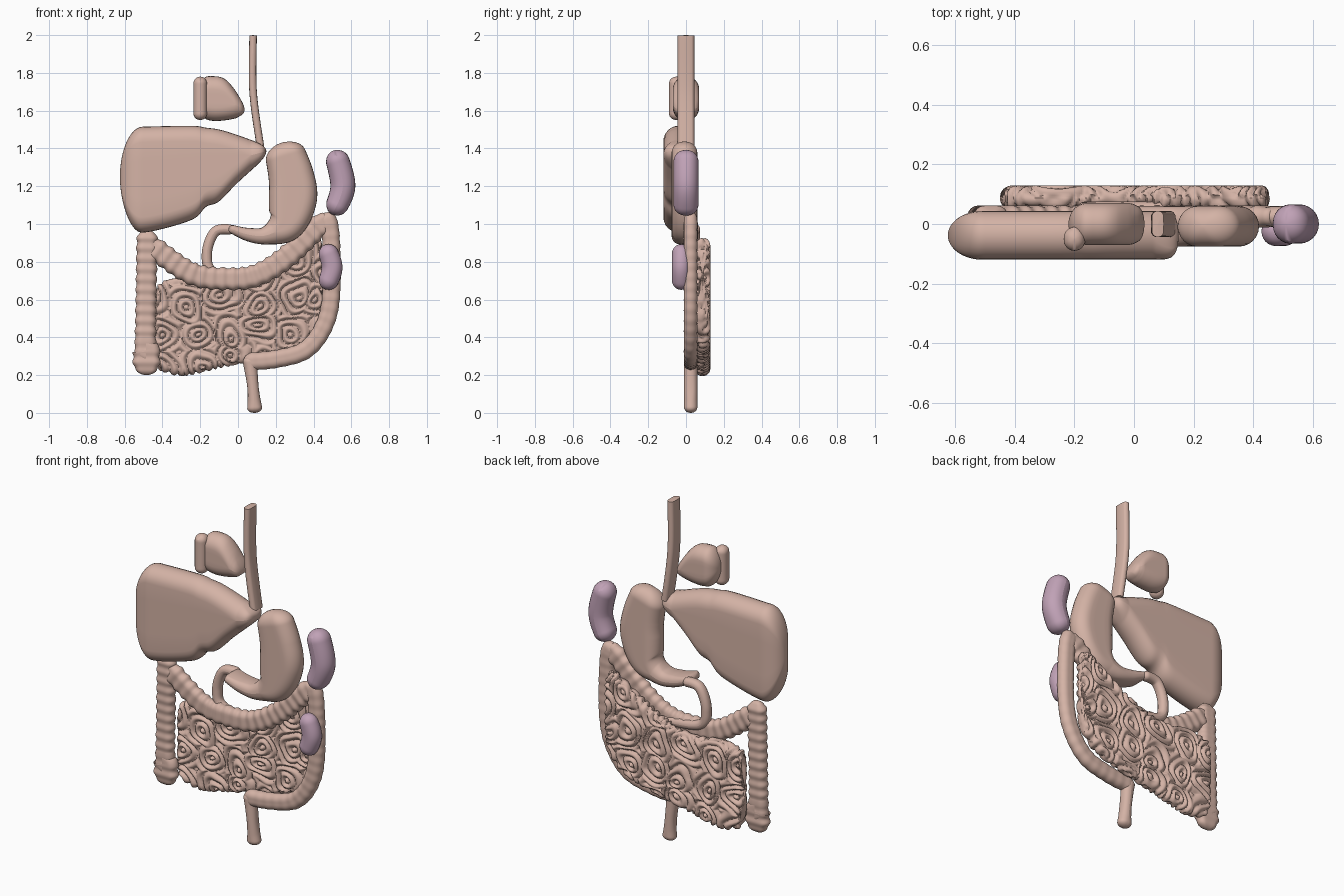
import bpy
import bmesh
import math
import random
from mathutils import Vector, geometry, noise

cube = bpy.data.objects.get("Cube")
if cube:
    bpy.data.objects.remove(cube)


def make_material(name, red, green, blue):
    material = bpy.data.materials.new(name)
    material.use_nodes = True
    color = (red, green, blue, 1)
    material.diffuse_color = color
    shader = material.node_tree.nodes["Principled BSDF"]
    shader.inputs["Base Color"].default_value = color
    return material


flesh = make_material("flesh pink", .66, .45, .38)
mauve = make_material("mauve", .53, .36, .47)


def smooth_path(stations, spacing=.006):
    """Evenly spaced smooth curve through (x, z, half width) stations."""
    points = [Vector(station) for station in stations]
    padded = [points[0]] + points + [points[-1]]
    path = [points[0]]
    for before, start, end, after in zip(padded, points, points[1:], padded[3:]):
        count = max(4, int((end - start).length / spacing))
        path += geometry.interpolate_bezier(
            start, start + (end - before) / 6,
            end - (after - start) / 6, end, count + 1)[1:]
    return path


def rounded_section(flats, caps=12):
    """Unit slab section: (share of the flat, cap cosine, cap sine)."""
    section = []
    for side in (1, -1):
        for k in range(caps + 1):
            angle = math.pi * (k / caps - .5)
            section.append((side, side * math.cos(angle), side * math.sin(angle)))
        for k in range(1, flats):
            section.append((side - 2 * side * k / flats, 0, side))
    return section


def sweep(name, stations, thick, y=0, width=None, cap=1, bump=0,
          upright=False, flats=4, relief=None, material=flesh):
    """Sweep a rounded slab section along a path and round off both ends."""
    if width:
        stations = [(x, z, width) for x, z in stations]
    path = smooth_path(stations)
    centres = [Vector((x, y, z)) for x, z, w in path]
    travelled = [0]
    for a, b in zip(centres, centres[1:]):
        travelled.append(travelled[-1] + (b - a).length)

    bm = bmesh.new()
    rings = []
    section = rounded_section(flats)
    for i, centre in enumerate(centres):
        tangent = centres[min(i + 1, len(centres) - 1)] - centres[max(i - 1, 0)]
        across = Vector((tangent.z, 0, -tangent.x)).normalized()
        if upright:
            across = Vector((0, 0, -1))
        half = path[i].z
        # Elliptical end cap, then regular bulges along the length
        reach = min(cap, half)
        inset = min(travelled[i], travelled[-1] - travelled[i], reach) / reach
        scale = max(.1, math.sqrt(1 - (1 - inset) ** 2))
        scale *= 1 + bump * math.sin(math.tau * travelled[i] / .055)
        half *= scale
        depth = thick * scale
        radius = min(half, depth)
        ring = []
        for flat, c, s in section:
            side = 0 if abs(s) < .001 else math.copysign(1, s)
            point = centre + across * (flat * (half - radius) + radius * c)
            point.y += side * (depth - radius) + radius * s
            ring.append(bm.verts.new(point))
        rings.append(ring)

    for a, b in zip(rings, rings[1:]):
        for k in range(len(section)):
            bm.faces.new((a[k - 1], a[k], b[k], b[k - 1]))
    bm.faces.new(rings[0])
    bm.faces.new(rings[-1])
    bmesh.ops.recalc_face_normals(bm, faces=bm.faces)
    if relief:
        bm.normal_update()
        moves = [(vert, vert.normal * relief(vert.co)) for vert in bm.verts]
        for vert, move in moves:
            vert.co += move

    mesh = bpy.data.meshes.new(name)
    bm.to_mesh(mesh)
    bm.free()
    mesh.materials.append(material)
    mesh.shade_smooth()
    mesh.set_sharp_from_angle(angle=math.radians(60))
    bpy.context.collection.objects.link(bpy.data.objects.new(name, mesh))


# Upper tract
sweep("oesophagus", [(.08, 2), (.08, 1.7), (.12, 1.4)],
      thick=.044, width=.02, cap=.001)

sweep("stomach", [(.23, 1.43, .1), (.28, 1.26, .12), (.29, 1.13, .127),
                  (.25, 1, .1), (.15, .94, .05), (.05, .945, .035),
                  (-.05, .98, .02)],
      thick=.068, y=-.008, cap=.07)

sweep("liver", [(-.625, 1.25, .26), (-.5, 1.235, .28), (-.25, 1.27, .25),
                (-.17, 1.3, .21), (-.1, 1.31, .19), (0, 1.345, .125),
                (.15, 1.385, .03)],
      thick=.082, y=-.038, cap=.12, upright=True)

# Gall bladder with its smaller lobe
sweep("gall_bladder", [(-.22, 1.67, .1), (-.14, 1.665, .118),
                       (-.06, 1.655, .105), (.035, 1.605, .035)],
      thick=.07, cap=.06, upright=True)
sweep("gall_bladder_lobe", [(-.2, 1.78), (-.2, 1.55)],
      thick=.04, y=-.05, width=.036)

sweep("duodenum", [(-.02, .97), (-.12, .96), (-.165, .84), (-.12, .74), (.13, .71)],
      thick=.03, y=.045, width=.027)

# Large intestine: bulging tubes, smoother towards the far end
colon = dict(thick=.035, y=.025)
sweep("ascending_colon", [(-.485, .2, .07), (-.485, .32, .07),
                          (-.49, .4, .055), (-.48, .97, .055)],
      bump=.06, **colon)
sweep("transverse_colon", [(-.48, .9), (-.25, .74), (-.05, .71), (.1, .73),
                           (.25, .82), (.42, .98), (.49, 1.03)],
      width=.058, bump=.07, **colon)
sweep("descending_colon", [(.46, 1.06), (.49, .95), (.495, .65), (.46, .47),
                           (.36, .335), (.2, .285), (.03, .27)],
      width=.047, bump=.02, **colon)
sweep("rectum", [(.06, .3, .04), (.08, .13, .03), (.09, 0, .043)],
      cap=.03, **colon)

# Small intestine: slab with coils in relief around scattered centres
random.seed(4)
coil_centres = [
    Vector((-.4 + .17 * column + random.uniform(-.05, .05), 0,
            .27 + .17 * row + random.uniform(-.05, .05)))
    for column in range(6) for row in range(4)]
middle = .088


def coil_relief(point):
    face = 3 if point.y > middle else 0
    flat = Vector((point.x, 0, point.z))
    warped = flat + .045 * noise.noise_vector(flat * 7 + Vector((0, face, 0)))
    warped.y = 0
    distance = min((warped - centre).length for centre in coil_centres)
    return .018 * abs(math.cos(math.pi * distance / .036)) - .012


sweep("small_intestine", [(-.445, .46, .22), (-.3, .455, .255), (-.1, .465, .225),
                          (.1, .515, .23), (.3, .6, .26), (.4, .67, .25),
                          (.45, .73, .18)],
      thick=.035, y=middle, cap=.035, upright=True, flats=110, relief=coil_relief)

# Two bean-shaped organs on the left side
sweep("upper_bean", [(.5, 1.05, .055), (.555, 1.2, .066), (.51, 1.39, .06)],
      thick=.066, material=mauve)
sweep("lower_bean", [(.46, .655, .05), (.498, .77, .055), (.46, .89, .05)],
      thick=.049, y=-.025, material=mauve)
